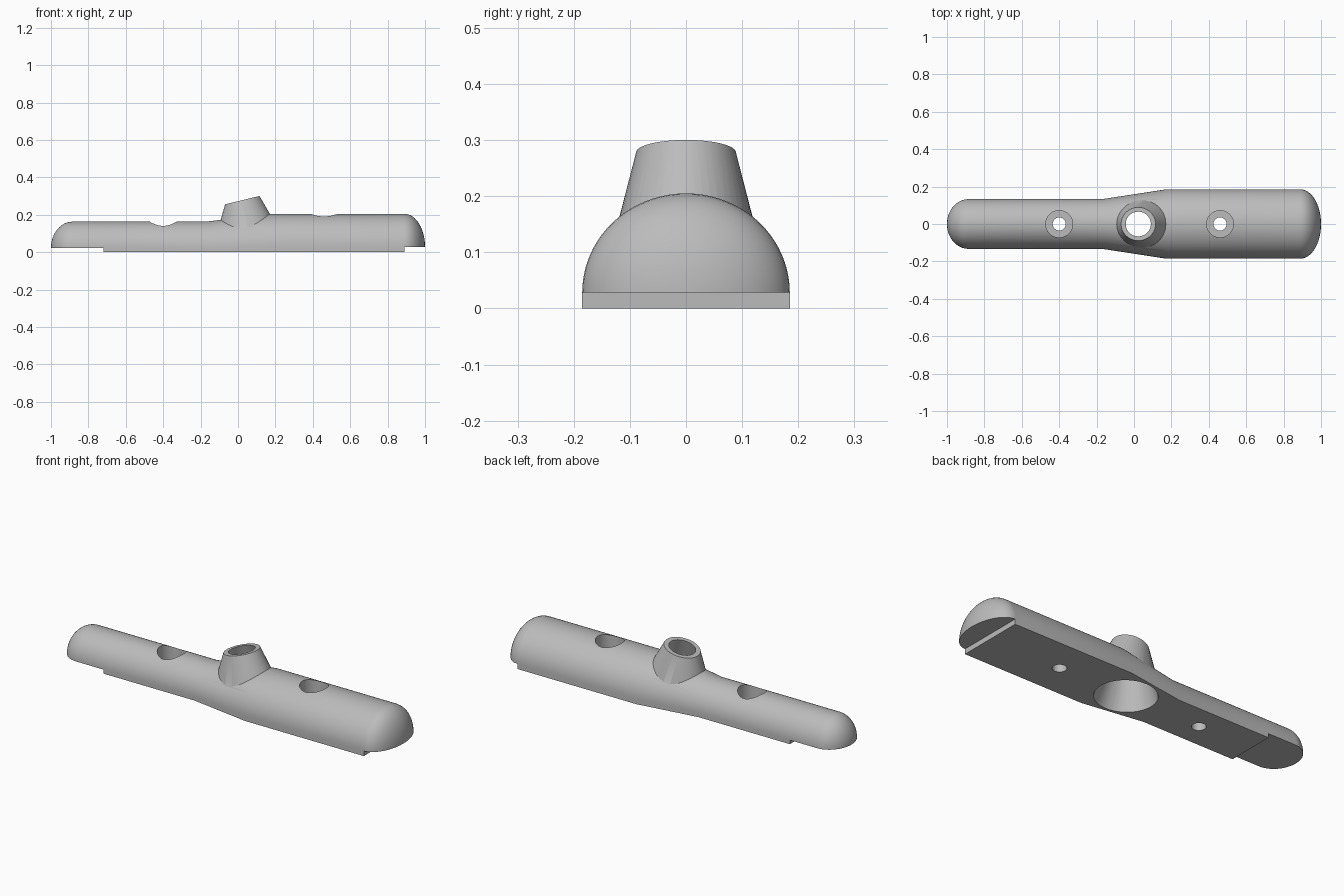
import bpy, bmesh
from math import sin, cos, pi, radians
from mathutils import Vector

cube = bpy.data.objects.get("Cube")
if cube:
    bpy.data.objects.remove(cube, do_unlink=True)

grey = bpy.data.materials.new("matte grey")
grey.use_nodes = True
grey.diffuse_color = (0.5, 0.5, 0.5, 1)
grey.node_tree.nodes["Principled BSDF"].inputs["Base Color"].default_value = (0.5, 0.5, 0.5, 1)


def loft(name, rings, caps):
    """Skin a closed solid through rings of equal length."""
    bm = bmesh.new()
    rows = [[bm.verts.new(p) for p in ring] for ring in rings]
    n = len(rows[0])
    for a, b in zip(rows, rows[1:]):
        for i in range(n):
            j = (i + 1) % n
            bm.faces.new((a[i], a[j], b[j], b[i]))
    if caps:
        bm.faces.new(rows[0])
        bm.faces.new(rows[-1])
    bmesh.ops.remove_doubles(bm, verts=bm.verts, dist=1e-5)
    bmesh.ops.recalc_face_normals(bm, faces=bm.faces)
    mesh = bpy.data.meshes.new(name)
    bm.to_mesh(mesh)
    bm.free()
    obj = bpy.data.objects.new(name, mesh)
    mesh.materials.append(grey)
    bpy.context.collection.objects.link(obj)
    return obj


def oval(cx, z, rx, ry, tilt=0.0, n=48):
    """Ring whose height rises by tilt per unit of x."""
    pts = [(rx * cos(2 * pi * i / n), ry * sin(2 * pi * i / n)) for i in range(n)]
    return [Vector((cx + x, y, z + tilt * x)) for x, y in pts]


def extend(a, b, t):
    return [p.lerp(q, t) for p, q in zip(a, b)]


def combine(target, tool, operation):
    mod = target.modifiers.new(tool.name, 'BOOLEAN')
    mod.operation = operation
    mod.solver = 'EXACT'
    mod.object = tool
    bpy.context.view_layer.objects.active = target
    bpy.ops.object.modifier_apply(modifier=mod.name)
    bpy.data.objects.remove(tool, do_unlink=True)


# Half-round handle: narrow and wide halves as (spring height, half width, rise)
NARROW, WIDE = (0.022, 0.133, 0.141), (0.028, 0.185, 0.177)


def section(x, size, raised=False, scale=1.0, n=40):
    c, w, h = size
    arc = [(x, w * scale * cos(pi * i / n), c + h * scale * sin(pi * i / n)) for i in range(n + 1)]
    base = c if raised else 0
    return arc + [(x, -w * scale, base), (x, w * scale, base)]


steps = [radians(7.5 * i) for i in range(13)]
rings = [section(-0.885 - 0.115 * cos(a), NARROW, True, sin(a)) for a in steps]
rings += [section(-0.72, NARROW, True), section(-0.72, NARROW)]
rings += [section(-0.17, NARROW), section(0.17, WIDE)]
rings += [section(0.889, WIDE), section(0.889, WIDE, True)]
rings += [section(0.89 + 0.11 * sin(a), WIDE, True, cos(a)) for a in steps]
handle = loft("handle", rings, False)

# Leaning collar with a slanted rim
rim = oval(0.023, 0.278, 0.092, 0.089, 0.243)
collar = loft("collar", [oval(0.059, 0.1, 0.172, 0.135), rim], True)
combine(handle, collar, 'UNION')

# Flared bore through collar and handle
bore_low = oval(0.05, 0, 0.155, 0.15)
bore_top = oval(0.023, 0.278, 0.067, 0.066, 0.243)
bore = loft("bore", [extend(bore_low, bore_top, -0.1), extend(bore_low, bore_top, 1.2)], True)
combine(handle, bore, 'DIFFERENCE')

# Counterbored screw holes
for x in (-0.4, 0.46):
    profile = ((-0.1, 0.035), (0.05, 0.035), (0.05, 0.072), (0.4, 0.072))
    hole = loft("screw_hole", [oval(x, z, r, r) for z, r in profile], True)
    combine(handle, hole, 'DIFFERENCE')

bpy.ops.object.select_all(action='DESELECT')
handle.select_set(True)
bpy.context.view_layer.objects.active = handle
bpy.ops.object.shade_smooth_by_angle(angle=radians(25))
